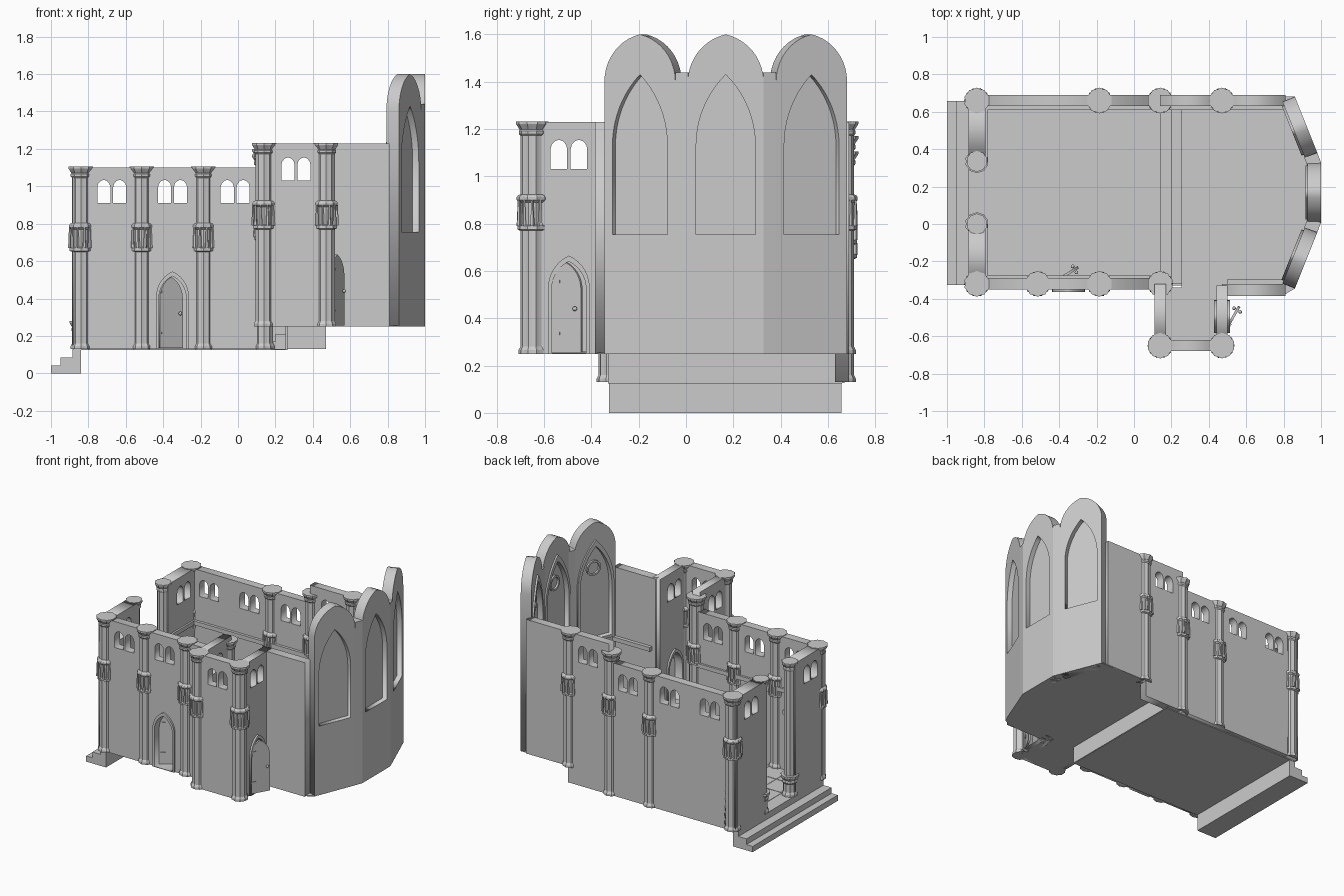
import bpy, bmesh, math
from mathutils import Matrix, Vector

if "Cube" in bpy.data.objects:
    bpy.data.objects.remove(bpy.data.objects["Cube"])


def finish(name, bm):
    bmesh.ops.recalc_face_normals(bm, faces=bm.faces)
    me = bpy.data.meshes.new(name)
    bm.to_mesh(me)
    bm.free()
    ob = bpy.data.objects.new(name, me)
    bpy.context.collection.objects.link(ob)
    return ob


def prism(name, pts, z0, z1):
    bm = bmesh.new()
    lo = bm.faces.new([bm.verts.new((x, y, z0)) for x, y in pts])
    top = bmesh.ops.extrude_face_region(bm, geom=[lo])['geom']
    for v in top:
        if isinstance(v, bmesh.types.BMVert):
            v.co.z = z1
    if lo.is_valid is False or len(bm.faces) < len(pts) + 2:
        bm.faces.new([v for v in bm.verts if abs(v.co.z - z0) < 1e-6])
    return finish(name, bm)


def box(name, x0, x1, y0, y1, z0, z1):
    bm = bmesh.new()
    bmesh.ops.create_cube(bm, size=1, matrix=Matrix.Translation(((x0 + x1) / 2, (y0 + y1) / 2, (z0 + z1) / 2))
                          @ Matrix.Diagonal((x1 - x0, y1 - y0, z1 - z0, 1)))
    return finish(name, bm)


def arch(c, w, z0, zs, zt, n=7):
    """Pointed arch outline: sill z0, springing zs, tip zt."""
    h, a = zt - zs, w / 2
    R = (a * a + h * h) / w
    end = math.asin(min(1, h / R))
    right = [(a - R + R * math.cos(end * i / n), zs + R * math.sin(end * i / n)) for i in range(n)]
    left = [(-x, z) for x, z in reversed(right)]
    return [(c + x, z) for x, z in [(-a, z0), (a, z0)] + right + [(0, zt)] + left]


def wall(name, p, q, outline, holes=(), t=.06, out=0.0):
    """Flat outline with holes, extruded; p to q is the outer face, outside on the right."""
    cu = bpy.data.curves.new(name, 'CURVE')
    cu.dimensions, cu.fill_mode, cu.extrude = '2D', 'BOTH', t / 2
    for loop in [outline, *holes]:
        s = cu.splines.new('POLY')
        s.points.add(len(loop) - 1)
        for pt, (x, z) in zip(s.points, loop):
            pt.co = (x, z, 0, 1)
        s.use_cyclic_u = True
    tmp = bpy.data.objects.new(name, cu)
    bpy.context.collection.objects.link(tmp)
    dg = bpy.context.evaluated_depsgraph_get()
    me = bpy.data.meshes.new_from_object(tmp.evaluated_get(dg))
    bpy.data.objects.remove(tmp)
    u = (Vector((*q, 0)) - Vector((*p, 0))).normalized()
    n = u.cross(Vector((0, 0, 1)))
    o = Vector((*p, 0)) - n * (t / 2 - out)
    me.transform(Matrix(((u.x, 0, n.x, o.x), (u.y, 0, n.y, o.y), (0, 1, 0, 0), (0, 0, 0, 1))))
    ob = bpy.data.objects.new(name, me)
    bpy.context.collection.objects.link(ob)
    return ob


def rect(x0, x1, z0, z1):
    return [(x0, z0), (x1, z0), (x1, z1), (x0, z1)]


def pair(c, z):
    return [arch(c + s * .0425, .07, z, z + .085, z + .125, 3) for s in (-1, 1)]


def column(name, x, y, z0, top, band=None, r=.05):
    k = r / .05
    prof = [(.058, z0), (.058, z0 + .015), (.053, z0 + .025), (.05, z0 + .03)]
    if band:
        b = band
        prof += [(.05, b - .15), (.063, b - .145), (.063, b - .13), (.054, b - .125), (.054, b - .03),
                 (.066, b - .02), (.066, b - .008), (.06, b), (.05, b + .004)]
    prof += [(.05, top - .06), (.057, top - .052), (.057, top - .04), (.053, top - .035),
             (.066, top - .015), (.069, top - .01), (.069, top)]
    bm, N, rings = bmesh.new(), 20, []
    for rad, z in prof:
        ring = []
        for i in range(N):
            f = rad * k * (1 if i % 2 else .93)
            a = 2 * math.pi * i / N
            ring.append(bm.verts.new((x + f * math.cos(a), y + f * math.sin(a), z)))
        rings.append(ring)
    for a, b2 in zip(rings, rings[1:]):
        for i in range(N):
            bm.faces.new((a[i], a[(i + 1) % N], b2[(i + 1) % N], b2[i]))
    bm.faces.new(rings[0])
    bm.faces.new(rings[-1])
    if band:  # ring of small carved figures under the band
        for i in range(10):
            a = 2 * math.pi * i / 10
            m = Matrix.Translation((x + .059 * math.cos(a), y + .059 * math.sin(a), band - .075)) @ Matrix.Rotation(a, 4, 'Z')
            bmesh.ops.create_cone(bm, cap_ends=True, segments=5, radius1=.01, radius2=.005, depth=.11, matrix=m)
    return finish(name, bm)


def door(name, hinge, angle, z):
    """Open arched door leaf with hinges and knob."""
    h = Vector(hinge)
    d = Vector((math.cos(angle), math.sin(angle)))
    wall(name, h, h + d, arch(.075, .145, z + .005, z + .27, z + .385), t=.014)
    for dz in (.08, .3):
        wall(name + "_hinge", h, h + d, rect(.012, .045, z + dz, z + dz + .012), t=.024, out=.005)
    bm = bmesh.new()
    c = h + d * .125
    for s in (-.012, .026):
        bmesh.ops.create_uvsphere(bm, u_segments=10, v_segments=6, radius=.01,
                                  matrix=Matrix.Translation((c.x - d.y * s, c.y + d.x * s, z + .19)))
    finish(name + "_knob", bm)


def door_frame(name, p, q, c, z):
    wall(name, p, q, arch(c, .175, z, z + .28, z + .415),
         [arch(c, .145, z + .004, z + .275, z + .39)], t=.085, out=.0125)


# entrance steps
for i, x0 in enumerate((-1, -.95, -.885)):
    box("entrance_step", x0, -.84, -.325, .658, .042 * i, .042 * (i + 1))

# floors and steps up to the choir
box("nave_floor", -.885, .26, -.33, .66, .124, .13)
box("choir_step_low", .14, .26, -.32, .66, .13, .17)
box("choir_step_mid", .20, .26, -.32, .66, .17, .21)
box("choir_step_riser", .255, .265, -.33, .67, .126, .25)
prism("choir_floor", [(.255, -.35), (.8, -.38), (.86, -.345), (.98, -.045), (1, .01), (1, .325), (.98, .381),
                      (.86, .681), (.255, .685)], .25, .256)
box("tower_floor", .14, .48, -.66, -.34, .25, .256)
bm = bmesh.new()
for x0, x1, y0, y1, z in ((-.79, .14, -.29, .63, .13), (.265, .93, -.3, .62, .256), (.17, .44, -.62, -.34, .256)):
    nx, ny = round((x1 - x0) / .165), round((y1 - y0) / .165)
    sx, sy = (x1 - x0) / nx, (y1 - y0) / ny
    for i in range(nx):
        for j in range(ny):
            cx, cy = x0 + sx * (i + .5), y0 + sy * (j + .5)
            if cx > .8 and abs(cy - .168) > .3:
                continue
            bmesh.ops.create_cube(bm, size=1, matrix=Matrix.Translation((cx, cy, z + .001))
                                  @ Matrix.Diagonal((sx - .005, sy - .005, .003, 1)))
finish("floor_tiles", bm)

# nave long walls with paired windows
wins = [w for x in (-.675, -.35, -.015) for w in pair(x + .86, .91)]
p, q = (-.86, -.35), (.14, -.35)
wall("nave_front_wall", p, q, rect(0, 1, .13, 1.1), wins + [arch(.51, .16, .134, .41, .53)])
door_frame("nave_door_frame", p, q, .51, .13)
door("nave_door", (-.42, -.315), math.radians(32), .13)
wins = [w for x in (-.675, -.35, -.015) for w in pair(.14 - x, .91)]
wall("nave_back_wall", (.14, .69), (-.86, .69), rect(0, 1, .13, 1.1), wins)

# entrance wall, two halves around the open doorway
for y0, y1 in ((.69, .33), (0, -.35)):
    L = y0 - y1
    wall("entrance_wall", (-.885, y0), (-.885, y1), rect(0, L, .13, 1.1), pair(L / 2, .91), t=.09)

# side tower walls
wall("tower_left_wall", (.11, -.32), (.11, -.66), rect(0, .34, .25, 1.23), pair(.175, 1.03))
wall("tower_front_wall", (.13, -.68), (.48, -.68), rect(0, .35, .25, 1.23), pair(.18, 1.03))
p, q = (.5, -.66), (.5, -.33)
wall("tower_right_wall", p, q, rect(0, .33, .25, 1.23), pair(.165, 1.03) + [arch(.165, .16, .254, .53, .65)])
door_frame("tower_door_frame", p, q, .165, .25)
door("tower_door", (.495, -.572), math.radians(60), .25)

# choir walls
wall("choir_front_wall", (.47, -.385), (.81, -.385), rect(0, .34, .25, 1.23), t=.065)
wall("choir_back_wall", (.81, .69), (.47, .69), rect(0, .34, .25, 1.23))
wall("choir_back_window_wall", (.47, .69), (.14, .69), rect(0, .33, .13, 1.23), pair(.16, 1.03))

# ledges along the inside of the walls
box("nave_front_ledge", -.8, .11, -.292, -.275, .70, .73)
box("nave_back_ledge", -.8, .14, .61, .632, .70, .73)
box("choir_front_ledge", .5, .81, -.322, -.295, .70, .73)
box("choir_back_ledge", .17, .81, .61, .632, .70, .73)
for y0, y1 in ((.33, .63), (-.29, 0)):
    box("entrance_ledge", -.797, -.782, y0, y1, .70, .73)

# apse: three gabled panels with tall blind windows
for p, q in (((.86, -.345), (.98, -.045)), ((1, .008), (1, .328)), ((.98, .381), (.86, .681))):
    L = (Vector(q) - Vector(p)).length
    c = L / 2
    opening = arch(c, .25, .755, 1.13, 1.43, 10)
    wall("apse_panel", p, q, arch(c, L, .25, 1.4, 1.6, 10), [opening], t=.072)
    wall("apse_window_pane", p, q, arch(c, .256, .75, 1.13, 1.435, 10), t=.012, out=-.035)
    wall("apse_window_trim", p, q, arch(c, .29, .735, 1.13, 1.475, 10), [opening], t=.014, out=-.07)
    ring = [[(c + r * math.cos(a * math.pi / 10), 1.26 + r * math.sin(a * math.pi / 10)) for a in range(20)]
            for r in (.055, .042)]
    wall("apse_window_rosette", p, q, ring[0], ring[1:], t=.016, out=-.044)
corner = [(.98, -.045), (1, .008), (.928, .03), (.91, -.02)]
prism("apse_corner", corner, .25, 1.44)
prism("apse_corner", [(x, .336 - y) for x, y in reversed(corner)], .25, 1.44)

# columns: nave, crossing, tower, doorway
for x, y in ((-.84, -.32), (-.515, -.32), (-.185, -.32), (-.84, .66), (-.185, .66)):
    column("nave_column", x, y, .13, 1.105, .8)
column("crossing_column", .14, -.32, .13, 1.2, .86)
column("crossing_column", .14, .66, .13, 1.17, .86)
for x, y in ((.14, -.65), (.47, -.65), (.47, .66)):
    column("tower_column", x, y, .25, 1.232, .92)
for y in (0, .335):
    column("doorway_column", -.84, y, .13, 1.105, r=.041)
    column("doorway_column_base", -.84, y, .13, .28, r=.046)
